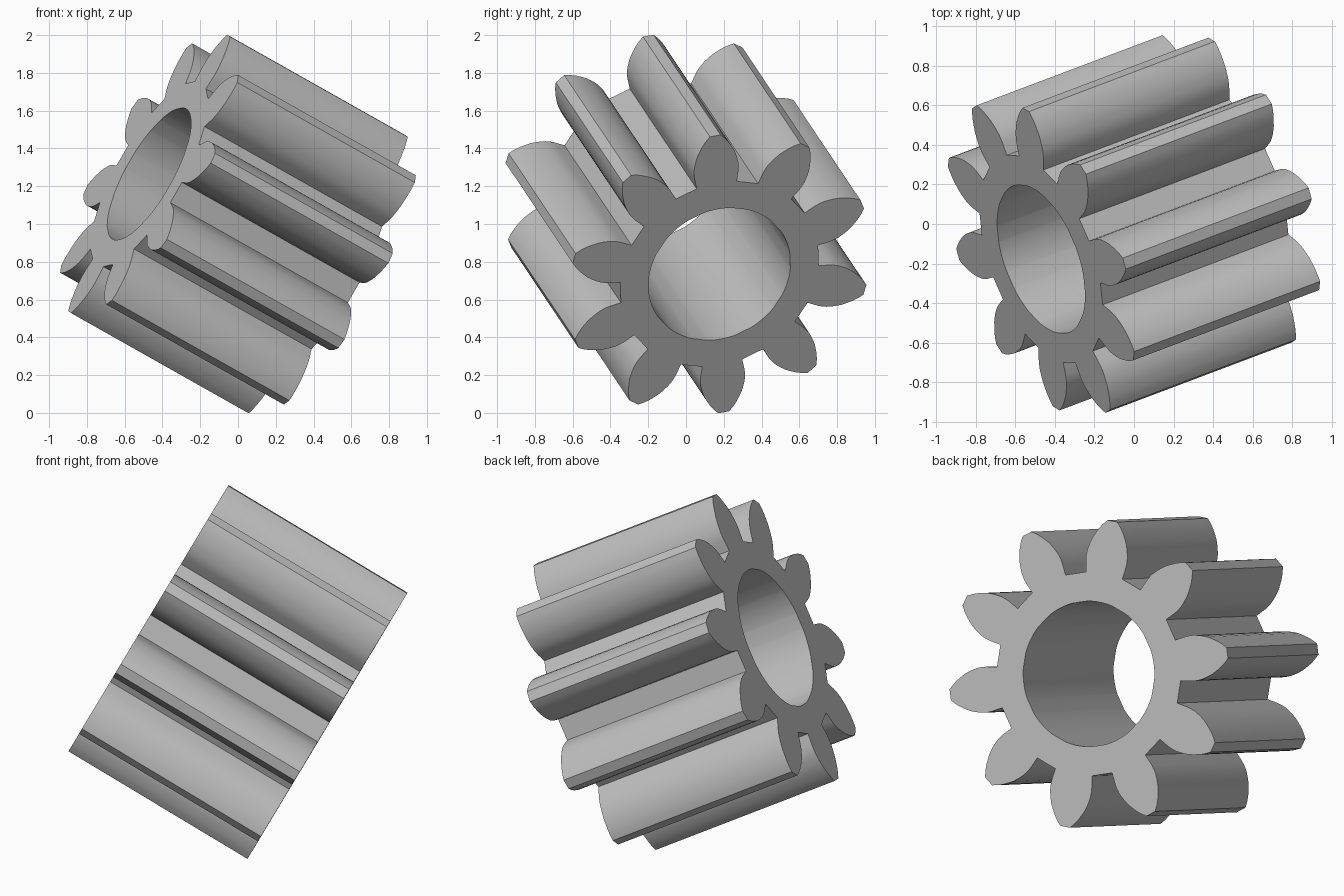
import bpy, bmesh, math
from mathutils import Matrix, Vector

if "Cube" in bpy.data.objects:
    bpy.data.objects.remove(bpy.data.objects["Cube"])

TEETH = 10
HOLE_R = 0.396
HALF_LEN = 0.568
PHASE = 11.6  # degrees, first tooth measured from the upward direction

# Tooth flank: (radius, half angle in degrees) from root to tip
FLANK = [(0.555, 11.6), (0.62, 11.4), (0.645, 11.1), (0.67, 10.6), (0.695, 9.8),
         (0.72, 8.9), (0.745, 7.9), (0.77, 6.6), (0.795, 5.3), (0.82, 3.8), (0.845, 2.0)]
TOOTH = [(r, -a) for r, a in FLANK] + [(r, a) for r, a in reversed(FLANK)]

# Full outline as (radius, angle), running once around the gear
outline = [(r, math.radians(PHASE + a + k * 360 / TEETH))
           for k in range(TEETH) for r, a in TOOTH]


def ring(bm, points, z):
    return [bm.verts.new((r * math.cos(t), r * math.sin(t), z)) for r, t in points]


# Gear body: outer and bore rings at both ends, joined by quads
bm = bmesh.new()
bore = [(HOLE_R, t) for _, t in outline]
loops = [ring(bm, outline, -HALF_LEN), ring(bm, outline, HALF_LEN),
         ring(bm, bore, HALF_LEN), ring(bm, bore, -HALF_LEN)]
n = len(outline)
for j in range(4):
    a, b = loops[j], loops[(j + 1) % 4]
    for i in range(n):
        k = (i + 1) % n
        bm.faces.new((a[i], a[k], b[k], b[i]))
bmesh.ops.recalc_face_normals(bm, faces=bm.faces)

# Tilt the gear axis and lift it to stand on the ground
axis = Vector((0.94, 0.355, -0.53)).normalized()
up = (Vector((0, 0, 1)) - axis * axis.z).normalized()
side = axis.cross(up)
tilt = Matrix((up, side, axis)).transposed().to_4x4()
bm.transform(Matrix.Translation((0, 0, 1.0)) @ tilt)

mesh = bpy.data.meshes.new("pinion_gear")
bm.to_mesh(mesh)
bm.free()
gear = bpy.data.objects.new("pinion_gear", mesh)
bpy.context.collection.objects.link(gear)

steel = bpy.data.materials.new("plain_grey")
steel.diffuse_color = (0.52, 0.52, 0.52, 1)
steel.use_nodes = True
steel.node_tree.nodes["Principled BSDF"].inputs["Base Color"].default_value = steel.diffuse_color
mesh.materials.append(steel)

bpy.context.view_layer.objects.active = gear
gear.select_set(True)
bpy.ops.object.shade_smooth_by_angle(angle=math.radians(25))
